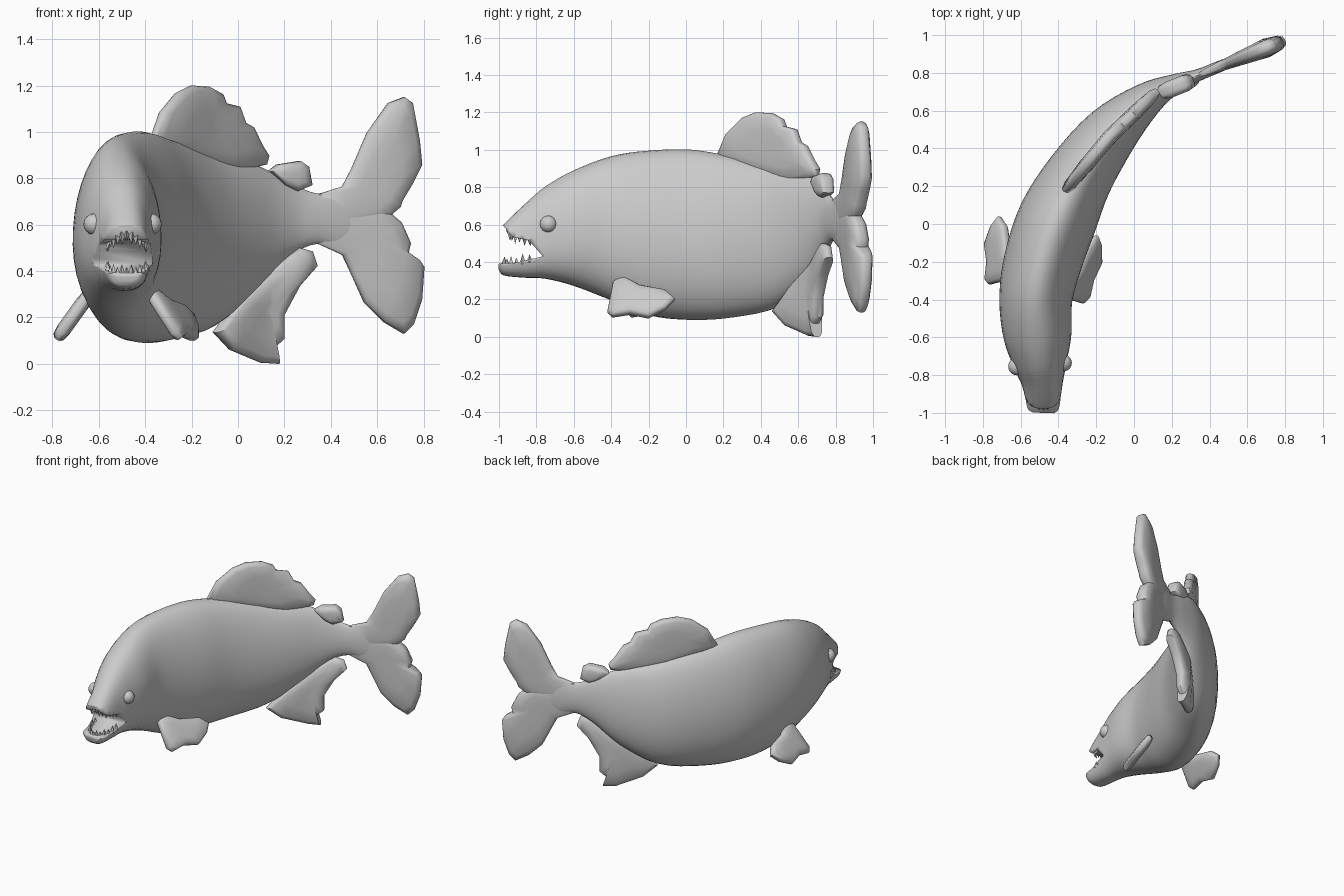
import bpy, bmesh, math
from mathutils import Vector

if "Cube" in bpy.data.objects:
    bpy.data.objects.remove(bpy.data.objects["Cube"])


def finish(name, bm, angle=35):
    bmesh.ops.recalc_face_normals(bm, faces=bm.faces)
    me = bpy.data.meshes.new(name)
    bm.to_mesh(me)
    bm.free()
    ob = bpy.data.objects.new(name, me)
    bpy.context.collection.objects.link(ob)
    bpy.ops.object.select_all(action='DESELECT')
    ob.select_set(True)
    bpy.context.view_layer.objects.active = ob
    bpy.ops.object.shade_smooth_by_angle(angle=math.radians(angle))
    return ob


def bridge(bm, rings):
    for a, b in zip(rings, rings[1:]):
        n = len(a)
        for i in range(n):
            bm.faces.new((a[i], a[(i + 1) % n], b[(i + 1) % n], b[i]))


def lerp(table, t):
    for (a, fa), (b, fb) in zip(table, table[1:]):
        if t <= b or b == table[-1][0]:
            return fa + (fb - fa) * (t - a) / (b - a)


def catmull(rows, steps):
    out = []
    for i in range(len(rows) - 1):
        p0, p1 = rows[max(i - 1, 0)], rows[i]
        p2, p3 = rows[i + 1], rows[min(i + 2, len(rows) - 1)]
        for k in range(steps):
            t = k / steps
            out.append([0.5 * (2 * b + (c - a) * t + (2 * a - 5 * b + 4 * c - d) * t * t
                               + (3 * b - a - 3 * c + d) * t ** 3)
                        for a, b, c, d in zip(p0, p1, p2, p3)])
    return out + [list(rows[-1])]


# Body: curved loft, rows are spine x, spine y, half width, top, bottom
ROWS = [(-.48, -1.0, .06, .56, .355), (-.48, -.97, .088, .605, .327),
        (-.485, -.85, .108, .72, .315), (-.495, -.75, .138, .805, .31),
        (-.51, -.6, .178, .89, .272), (-.52, -.4, .192, .965, .195),
        (-.483, -.2, .205, .995, .115), (-.403, .03, .208, 1.0, .09),
        (-.285, .26, .18, .96, .105), (-.117, .49, .146, .9, .16),
        (.07, .66, .092, .86, .31), (.22, .745, .05, .785, .46),
        (.34, .788, .032, .735, .517), (.46, .837, .03, .755, .49),
        (.58, .885, .024, .72, .53)]
path = catmull(ROWS, 4)
bm = bmesh.new()
rings = []
for i, (x, y, w, top, bot) in enumerate(path):
    a, b = path[max(i - 1, 0)], path[min(i + 1, len(path) - 1)]
    tan = Vector((b[0] - a[0], b[1] - a[1])).normalized()
    power = 2 / lerp([(-1, 2.7), (-.7, 2.2), (-.3, 2.0), (1, 2.0)], y)
    ring = []
    for k in range(36):
        c, s = math.cos(k * math.pi / 18), math.sin(k * math.pi / 18)
        u = w * math.copysign(abs(c) ** power, c) * (1 - .12 * s)
        v = math.copysign(abs(s) ** power, s)
        z = (top + bot) / 2 + v * (top - bot) / 2
        ring.append(bm.verts.new((x + u * tan.y, y - u * tan.x, z)))
    rings.append(ring)
bridge(bm, rings)
bm.faces.new(rings[0])
bm.faces.new(rings[-1])
body = finish("body", bm)

# Open mouth: wedge cut through the head
WEDGE = [(-1.1, .64), (-.975, .592), (-.93, .535), (-.84, .515),
         (-.765, .43), (-.915, .395), (-1.1, .385)]
bm = bmesh.new()
bridge(bm, [[bm.verts.new((x, y, z)) for y, z in WEDGE] for x in (-.9, -.1)])
bm.verts.ensure_lookup_table()
bm.faces.new(bm.verts[:7])
bm.faces.new(bm.verts[7:])
cutter = finish("mouth_cutter", bm)
cutter.hide_render = True
mod = body.modifiers.new("mouth", 'BOOLEAN')
mod.operation = 'DIFFERENCE'
mod.object = cutter
mod.solver = 'EXACT'
bpy.context.view_layer.objects.active = body
bpy.ops.object.modifier_apply(modifier="mouth")
bpy.data.objects.remove(cutter)


# Fins: padded slabs; place() maps outline (a, z) and thickness h to 3D
def fin(name, outline, centre, half, place):
    bm = bmesh.new()
    rings = []
    profile = [(.15, 1), (.55, 1), (.88, .8), (.98, .5), (1, .2)]
    for f, h in profile + [(f, -h) for f, h in reversed(profile)]:
        rings.append([bm.verts.new(place(centre[0] + (a - centre[0]) * f,
                                         centre[1] + (z - centre[1]) * f, h * half))
                      for a, z in outline])
    bridge(bm, rings)
    bm.faces.new(rings[0])
    bm.faces.new(rings[-1])
    return finish(name, bm, 50)


FIN_LINE = [(-.37, .17), (-.13, .46), (.12, .7), (.3, .772), (.8, .972)]


def along_spine(dy=0, taper=False):
    def place(x, z, h):
        if taper:  # thin at the stem, padded towards the tip
            h *= lerp([(.3, .3), (.5, .65), (.7, 1.1), (.8, 1)], x)
        slope = (lerp(FIN_LINE, x + .05) - lerp(FIN_LINE, x - .05)) / .1
        n = Vector((slope, -1)).normalized() * h
        return (x + n.x, lerp(FIN_LINE, x) + dy + n.y, z)
    return place


fin("dorsal_fin", [(-.37, .97), (-.33, 1.085), (-.26, 1.17), (-.2, 1.2), (-.13, 1.195),
                   (-.075, 1.165), (-.06, 1.125), (0, 1.11), (.025, 1.04), (.06, 1.02),
                   (.1, .94), (.13, .895), (.12, .86), (0, .83), (-.15, .86), (-.3, .92)],
    (-.12, 1.0), .039, along_spine())
fin("rear_dorsal_fin", [(.135, .83), (.17, .86), (.265, .875), (.3, .85), (.315, .77),
                        (.255, .745), (.2, .77)], (.23, .81), .045, along_spine(-.015))
fin("anal_fin", [(-.1, .135), (-.03, .06), (.1, .005), (.175, 0), (.155, .07), (.195, .105),
                 (.195, .21), (.265, .34), (.34, .425), (.32, .485), (.265, .5), (.13, .4),
                 (0, .27)], (.11, .24), .04, along_spine(-.02))
fin("tail_upper_lobe", [(.34, .73), (.45, .765), (.49, .84), (.56, 1.0), (.65, 1.125),
                        (.715, 1.15), (.75, 1.125), (.78, .965), (.79, .86), (.75, .78),
                        (.705, .705), (.695, .675), (.61, .6), (.36, .56)],
    (.58, .76), .047, along_spine(0, True))
fin("tail_lower_lobe", [(.36, .69), (.61, .69), (.7, .61), (.74, .52), (.73, .48), (.78, .445),
                        (.8, .415), (.79, .275), (.755, .17), (.715, .13), (.63, .18),
                        (.545, .265), (.49, .385), (.45, .47), (.34, .52)],
    (.58, .54), .047, along_spine(0, True))

# Pectoral fins, the far one set further back because the body bends
PECTORAL = [(-.39, .29), (-.42, .135), (-.395, .11), (-.3, .125), (-.2, .105), (-.11, .15),
            (-.06, .2), (-.11, .245), (-.25, .27), (-.34, .32)]
fin("right_pectoral_fin", PECTORAL, (-.29, .2), .032,
    lambda y, z, h: (-.375 + (.31 - z) * .7 + (y + .36) * .33 + h * .8, y, z + h * .6))
fin("left_pectoral_fin", PECTORAL, (-.29, .2), .032,
    lambda y, z, h: (-.635 - (.31 - z) * .72 - h * .8, y + .1, z + h * .6))

# Eyes
for name, x, y in (("right_eye", -.375, -.735), ("left_eye", -.62, -.755)):
    bm = bmesh.new()
    bmesh.ops.create_uvsphere(bm, u_segments=20, v_segments=12, radius=.046)
    bmesh.ops.translate(bm, verts=bm.verts, vec=(x, y, .602))
    finish(name, bm)

# Teeth: pointed cones along each jaw
UPPER = [(-.96, .575), (-.93, .54), (-.84, .52), (-.76, .43)]
LOWER = [(-1, .388), (-.915, .395), (-.765, .43)]
for name, lip, reach, direction in (("upper_teeth", UPPER, .125, -1),
                                    ("lower_teeth", LOWER, .155, 1)):
    bm = bmesh.new()
    for i in range(13):
        a = math.radians(-84 + 14 * i)
        x, y = -.48 + .085 * math.sin(a), -.82 - reach * math.cos(a)
        z = lerp(lip, y)
        tip = bm.verts.new((x, y, z + direction * (.04 if i % 2 else .028)))
        base = [bm.verts.new((x + .018 * math.cos(t), y + .018 * math.sin(t),
                              z - direction * .015))
                for t in (a, a + 1.57, a + 3.14, a + 4.71)]
        bm.faces.new(base)
        for k in range(4):
            bm.faces.new((base[k], base[(k + 1) % 4], tip))
    finish(name, bm)
